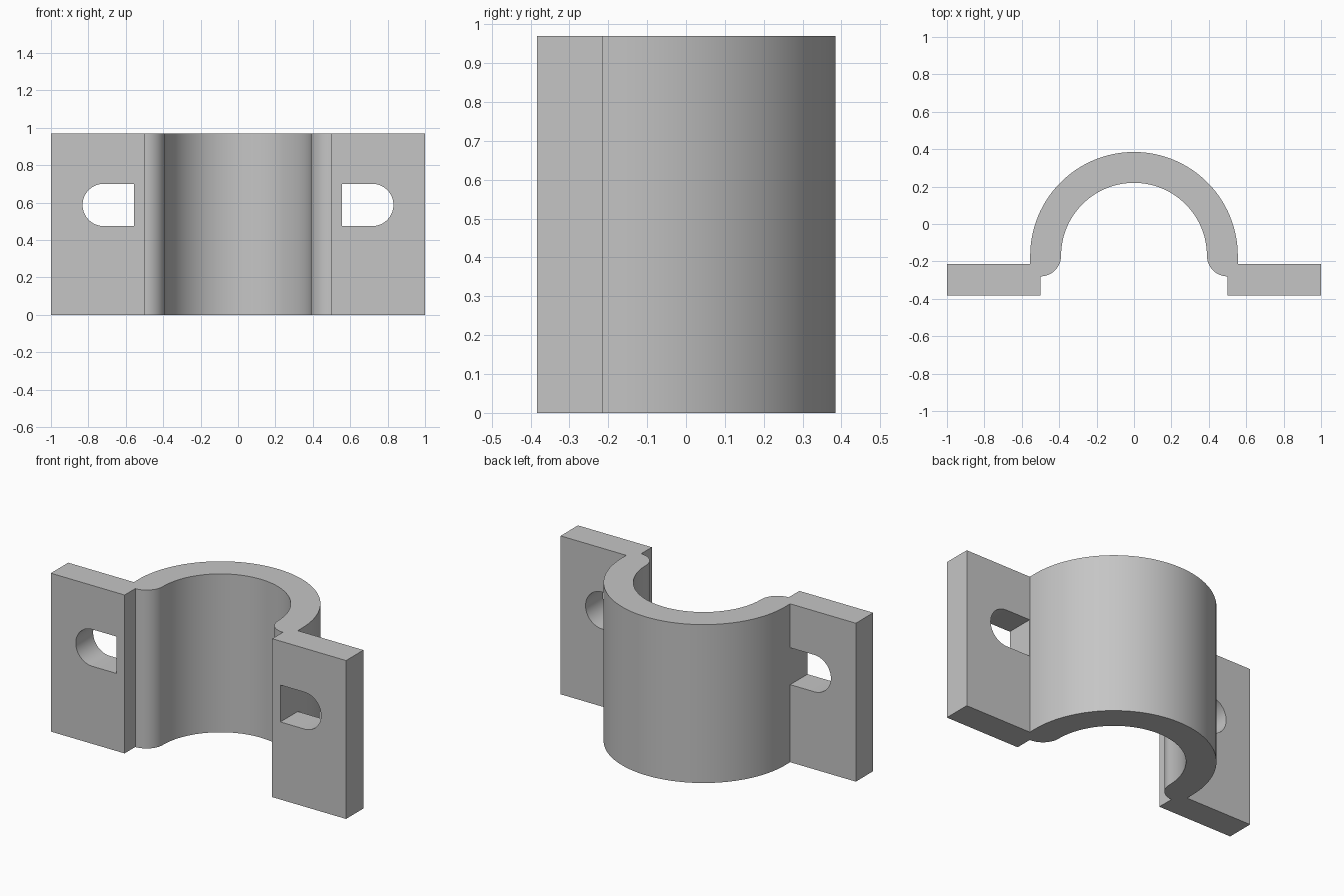
import bpy, bmesh
from math import radians, sin, cos

cube = bpy.data.objects.get("Cube")
if cube:
    bpy.data.objects.remove(cube, do_unlink=True)

HEIGHT = 0.97
ARC_Y = -0.17                       # centre line of the arch
OUTER_R, INNER_R, LIP_R = 0.555, 0.39, 0.11
FRONT_Y, BACK_Y = -0.383, -0.215    # flange faces
LIP_X = INNER_R + LIP_R

grey = bpy.data.materials.new("grey metal")
grey.use_nodes = True
colour = (0.56, 0.56, 0.56, 1)
grey.diffuse_color = colour
grey.node_tree.nodes["Principled BSDF"].inputs["Base Color"].default_value = colour


def arc(cx, cy, r, start, end, steps):
    """Points along an arc, angles in degrees."""
    angles = [radians(start + (end - start) * i / steps) for i in range(steps + 1)]
    return [(cx + r * cos(a), cy + r * sin(a)) for a in angles]


def extrude(name, points, offset):
    """Solid made by sweeping a closed outline of 3D points along an offset."""
    bm = bmesh.new()
    face = bm.faces.new([bm.verts.new(p) for p in points])
    top = bmesh.ops.extrude_face_region(bm, geom=[face])["geom"]
    bmesh.ops.translate(bm, vec=offset, verts=[v for v in top if isinstance(v, bmesh.types.BMVert)])
    bmesh.ops.recalc_face_normals(bm, faces=bm.faces)
    mesh = bpy.data.meshes.new(name)
    bm.to_mesh(mesh)
    bm.free()
    mesh.materials.append(grey)
    obj = bpy.data.objects.new(name, mesh)
    bpy.context.collection.objects.link(obj)
    return obj


# Clamp outline: flange, rounded lip and bore on the left, mirrored to the right
left = [(OUTER_R, BACK_Y), (1, BACK_Y), (1, FRONT_Y), (LIP_X, FRONT_Y)]
left += arc(LIP_X, ARC_Y, LIP_R, 270, 180, 16)
bore = arc(0, ARC_Y, INNER_R, 0, 180, 64)[1:-1]
right = [(-x, y) for x, y in reversed(left)]
crown = arc(0, ARC_Y, OUTER_R, 180, 0, 64)
outline = left + bore + right + crown
clamp = extrude("clamp_half", [(x, y, 0) for x, y in outline], (0, 0, HEIGHT))

# Bolt slots: flat against the arch, round towards the flange end
SLOT_X, SLOT_Z, SLOT_R = 0.718, 0.588, 0.113
slot = [(OUTER_R + 0.0005, SLOT_Z + SLOT_R), (OUTER_R + 0.0005, SLOT_Z - SLOT_R)]
slot += arc(SLOT_X, SLOT_Z, SLOT_R, -90, 90, 32)

bpy.ops.object.select_all(action="DESELECT")
bpy.context.view_layer.objects.active = clamp
clamp.select_set(True)
for side, sign in (("left", 1), ("right", -1)):
    cutter = extrude(side + "_slot_cutter", [(sign * x, FRONT_Y - 0.1, z) for x, z in slot], (0, 0.4, 0))
    cutter.hide_render = True
    cut = clamp.modifiers.new(side + "_slot", "BOOLEAN")
    cut.operation = "DIFFERENCE"
    cut.solver = "EXACT"
    cut.object = cutter
    bpy.ops.object.modifier_apply(modifier=cut.name)
    bpy.data.objects.remove(cutter, do_unlink=True)

bpy.ops.object.shade_smooth_by_angle(angle=radians(30))
